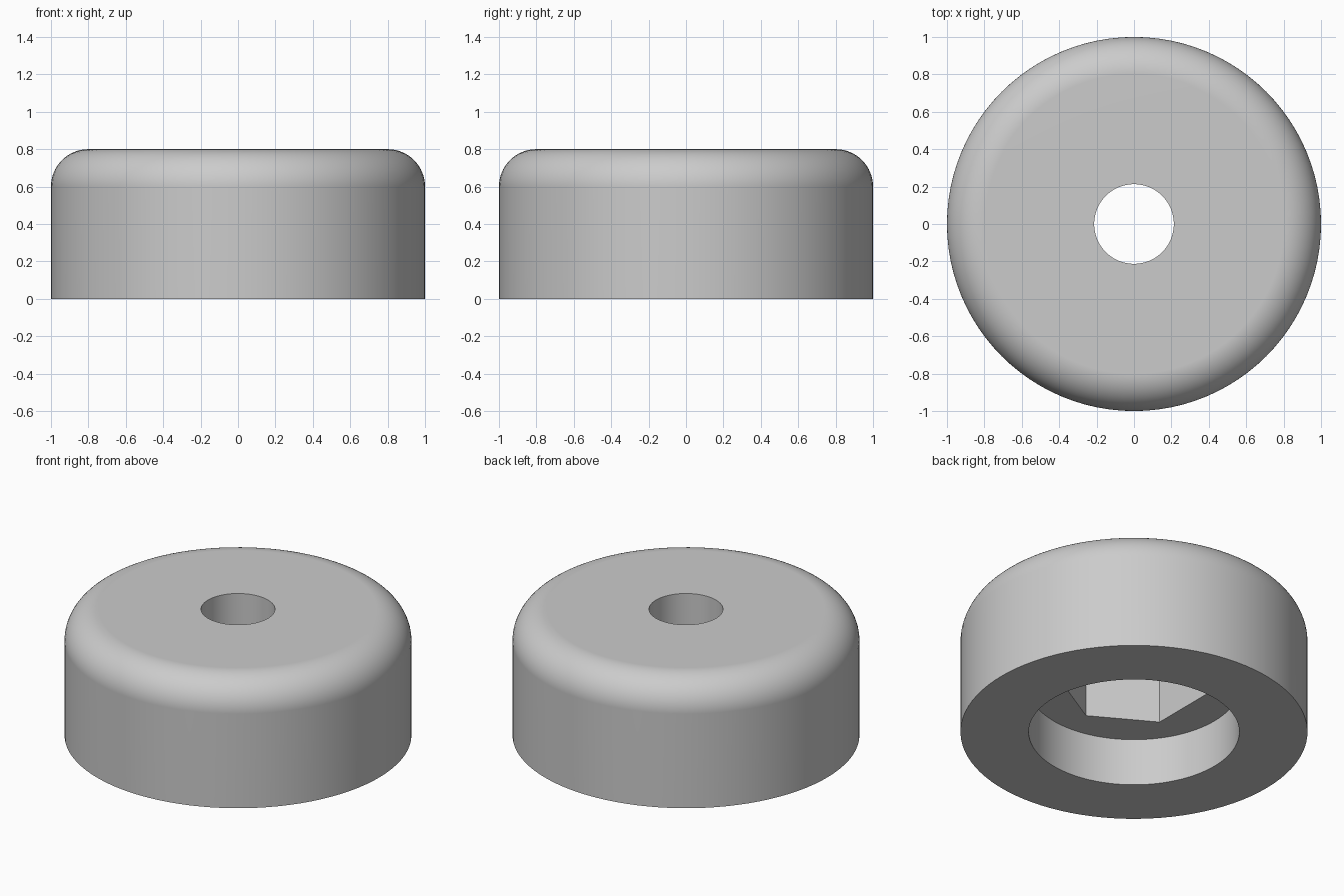
import bpy
import bmesh
from math import sin, cos, pi, radians

SEGMENTS = 96
HEIGHT, RADIUS, FILLET = 0.8, 1.0, 0.2
HOLE_R, BORE_R, HEX_R = 0.213, 0.607, 0.43
BORE_TOP, HEX_TOP = 0.3, 0.6

default_cube = bpy.data.objects.get("Cube")
if default_cube:
    bpy.data.objects.remove(default_cube, do_unlink=True)


def make_material(name, colour):
    mat = bpy.data.materials.new(name)
    mat.use_nodes = True
    mat.diffuse_color = colour
    mat.node_tree.nodes["Principled BSDF"].inputs["Base Color"].default_value = colour
    return mat


def lathe(name, profile, segments, start=0.0):
    """Revolve a closed (radius, height) profile around z."""
    bm = bmesh.new()
    rings = []
    for i in range(segments):
        a = start + 2 * pi * i / segments
        rings.append([bm.verts.new((r * cos(a), r * sin(a), z)) for r, z in profile])
    n = len(profile)
    for i, ring in enumerate(rings):
        following = rings[(i + 1) % segments]
        for j in range(n):
            k = (j + 1) % n
            bm.faces.new((ring[j], following[j], following[k], ring[k]))
    bmesh.ops.recalc_face_normals(bm, faces=bm.faces)
    return add_object(name, bm)


def add_object(name, bm):
    mesh = bpy.data.meshes.new(name)
    bm.to_mesh(mesh)
    bm.free()
    obj = bpy.data.objects.new(name, mesh)
    bpy.context.collection.objects.link(obj)
    return obj


# Rounded foot with a through hole and a wide round recess underneath
inner_r = RADIUS - FILLET
fillet = [(inner_r + FILLET * cos(t * pi / 32), HEIGHT - FILLET + FILLET * sin(t * pi / 32))
          for t in range(17)]
profile = [(HOLE_R, BORE_TOP), (BORE_R, BORE_TOP), (BORE_R, 0), (RADIUS, 0)]
profile += fillet + [(HOLE_R, HEIGHT)]
foot = lathe("round_foot", profile, SEGMENTS)
foot.data.materials.append(make_material("light grey", (0.6, 0.6, 0.6, 1)))

# Hexagonal nut pocket above the recess, corners on the y axis
bm = bmesh.new()
hexagon = [bm.verts.new((HEX_R * cos(pi / 2 + i * pi / 3), HEX_R * sin(pi / 2 + i * pi / 3), 0.15))
           for i in range(6)]
base = bm.faces.new(hexagon)
extruded = bmesh.ops.extrude_face_region(bm, geom=[base])["geom"]
for v in extruded:
    if isinstance(v, bmesh.types.BMVert):
        v.co.z = HEX_TOP
bmesh.ops.recalc_face_normals(bm, faces=bm.faces)
cutter = add_object("nut_pocket_cutter", bm)
cutter.hide_render = True

bpy.ops.object.select_all(action="DESELECT")
foot.select_set(True)
bpy.context.view_layer.objects.active = foot
cut = foot.modifiers.new("nut_pocket", "BOOLEAN")
cut.operation = "DIFFERENCE"
cut.solver = "EXACT"
cut.object = cutter
bpy.ops.object.modifier_apply(modifier=cut.name)
bpy.data.objects.remove(cutter, do_unlink=True)

# Smooth curves, crisp rims and flat top
bpy.ops.object.shade_smooth_by_angle(angle=radians(30))
weighted = foot.modifiers.new("flat_faces", "WEIGHTED_NORMAL")
weighted.keep_sharp = True
